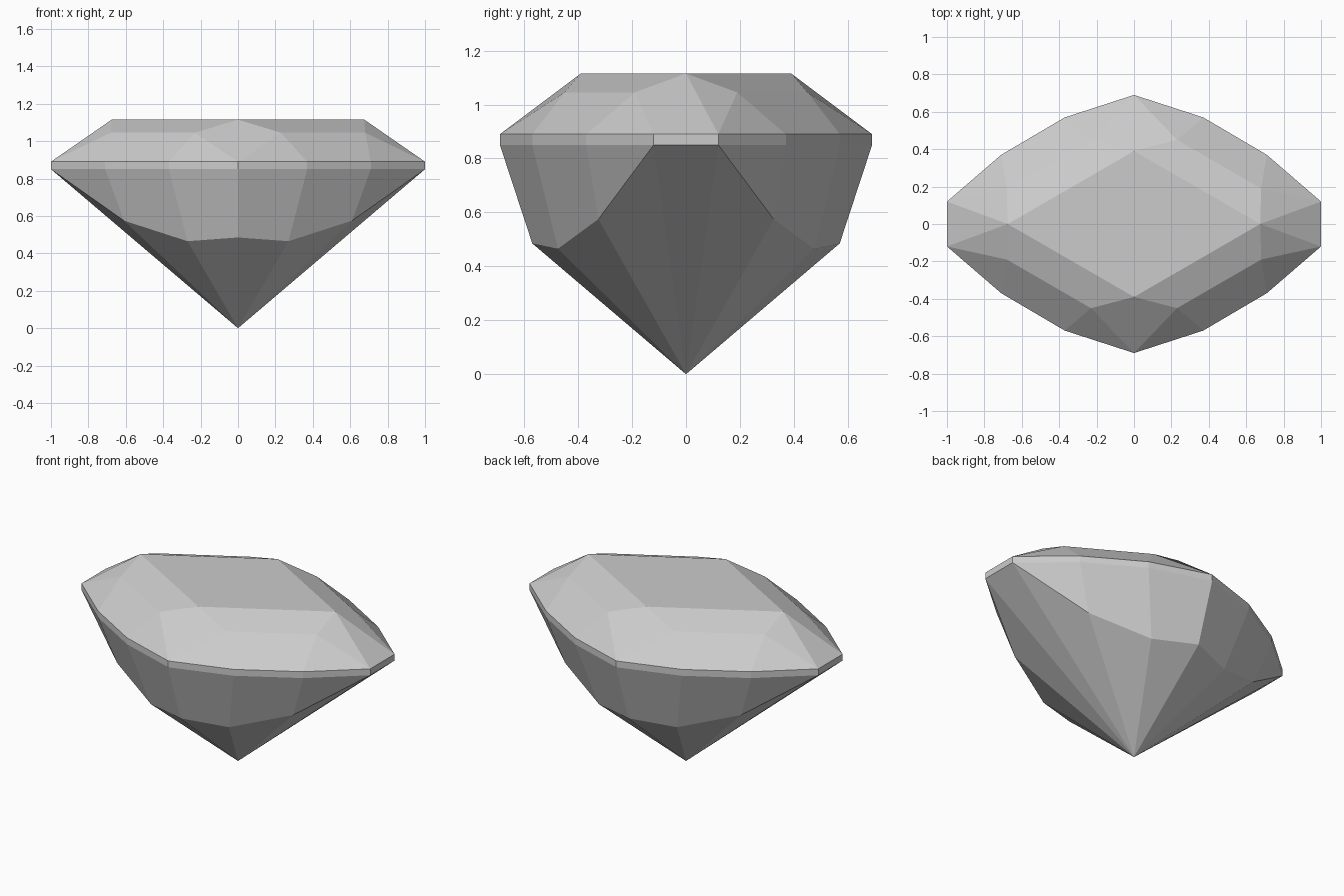
import bpy
import bmesh

cube = bpy.data.objects.get("Cube")
if cube:
    bpy.data.objects.remove(cube)

grey = bpy.data.materials.new("gem grey")
grey.use_nodes = True
grey.diffuse_color = (0.6, 0.6, 0.6, 1)
grey.node_tree.nodes["Principled BSDF"].inputs["Base Color"].default_value = grey.diffuse_color

# Outline of one quarter of the stone, from the middle of the long side to the end
outline = [(0, 0.69), (0.37, 0.57), (0.71, 0.37), (1, 0.12)]
girdle_top = [(x, y, 0.89) for x, y in outline]
girdle_low = [(x, y, 0.85) for x, y in outline]

# Crown and pavilion corners of the same quarter
table_side, table_end = (0, 0.39, 1.115), (0.675, 0, 1.115)
crown_side, crown_end = (0.23, 0.45, 1.045), (0.68, 0.19, 1.045)
pavilion = [(0, 0.57, 0.485), (0.27, 0.475, 0.465), (0.61, 0.325, 0.575), girdle_low[3]]
culet = (0, 0, 0)


def flip(p, sx, sy):
    return (p[0] * sx, p[1] * sy, p[2])


def across_x(p):
    return flip(p, -1, 1)


def across_y(p):
    return flip(p, 1, -1)


facets = [
    # table
    [table_side, table_end, across_y(table_side), across_x(table_end)],
    # crown
    [table_side, crown_side, girdle_top[0], across_x(crown_side)],
    [table_side, table_end, crown_end, crown_side],
    [crown_side, girdle_top[1], girdle_top[0]],
    [crown_side, crown_end, girdle_top[2], girdle_top[1]],
    [crown_end, girdle_top[3], girdle_top[2]],
    [table_end, girdle_top[3], crown_end],
    [table_end, girdle_top[3], across_y(girdle_top[3])],
    # flat ends of the girdle and pavilion
    [girdle_top[3], girdle_low[3], across_y(girdle_low[3]), across_y(girdle_top[3])],
    [girdle_low[3], across_y(girdle_low[3]), culet],
]
for i in range(3):
    # girdle band, upper pavilion and lower pavilion
    facets.append([girdle_top[i], girdle_top[i + 1], girdle_low[i + 1], girdle_low[i]])
    upper = [girdle_low[i], girdle_low[i + 1], pavilion[i + 1], pavilion[i]]
    facets.append(list(dict.fromkeys(upper)))
    facets.append([pavilion[i], pavilion[i + 1], culet])

# Mirror every facet into four quarters, sharing corners and skipping repeats
bm = bmesh.new()
corners = {}


def corner(p):
    key = tuple(round(c, 4) + 0.0 for c in p)
    if key not in corners:
        corners[key] = bm.verts.new(key)
    return corners[key]


for sx in (1, -1):
    for sy in (1, -1):
        for facet in facets:
            verts = [corner(flip(p, sx, sy)) for p in facet]
            if not bm.faces.get(verts):
                bm.faces.new(verts)
bmesh.ops.recalc_face_normals(bm, faces=bm.faces[:])

mesh = bpy.data.meshes.new("gemstone")
bm.to_mesh(mesh)
bm.free()
mesh.materials.append(grey)
bpy.context.collection.objects.link(bpy.data.objects.new("gemstone", mesh))
